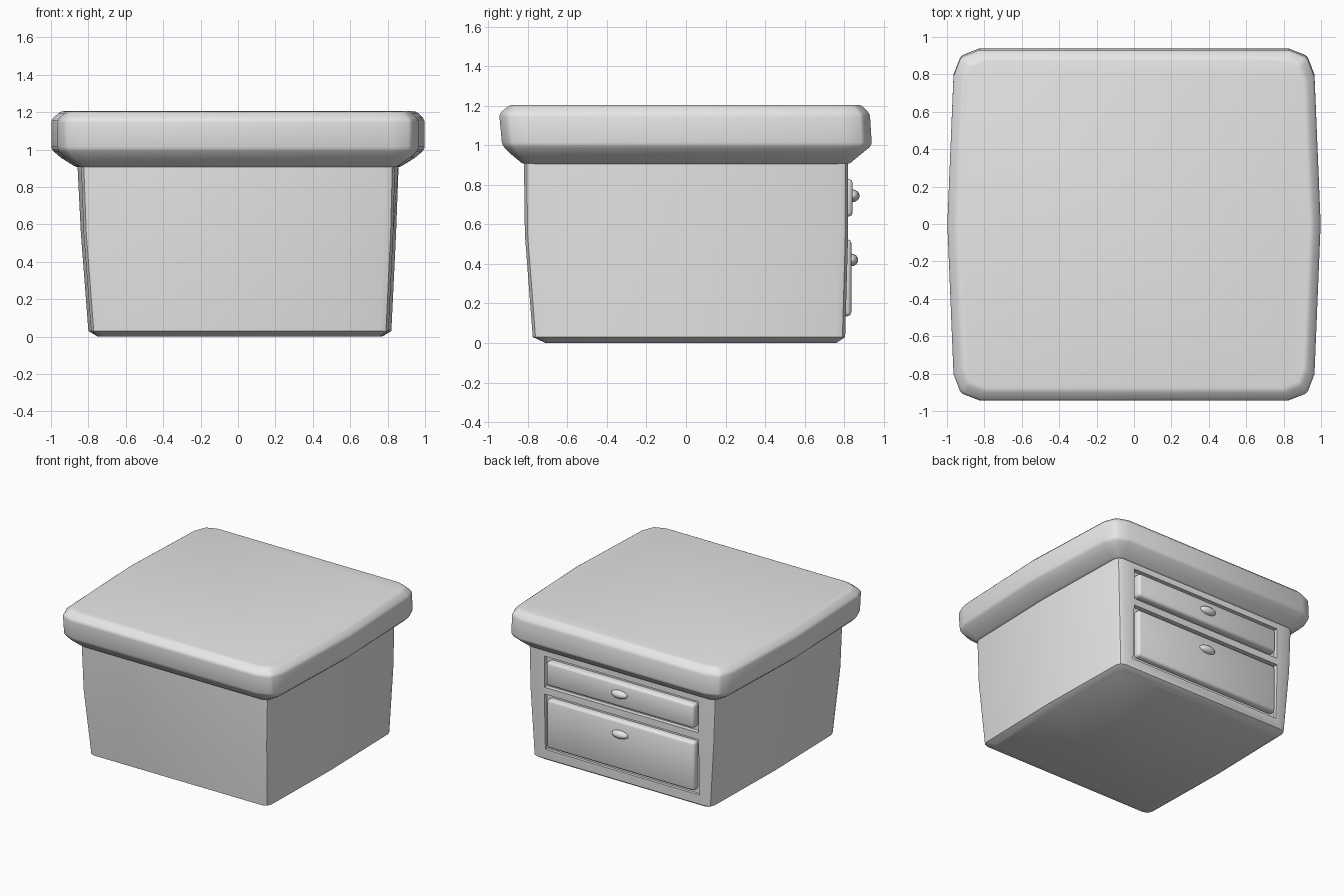
import bpy, bmesh, math

if "Cube" in bpy.data.objects:
    bpy.data.objects.remove(bpy.data.objects["Cube"])

grey = bpy.data.materials.new("plain_grey")
grey.diffuse_color = (0.8, 0.8, 0.8, 1)
grey.use_nodes = True
grey.node_tree.nodes["Principled BSDF"].inputs["Base Color"].default_value = grey.diffuse_color


def finish(obj, angle=50):
    obj.data.materials.clear()
    obj.data.materials.append(grey)
    bpy.ops.object.select_all(action='DESELECT')
    obj.select_set(True)
    bpy.context.view_layer.objects.active = obj
    for m in list(obj.modifiers):
        bpy.ops.object.modifier_apply(modifier=m.name)
    bpy.ops.object.shade_smooth_by_angle(angle=math.radians(angle))


def ring(z, xl, xr, yf, yb, c, bulge):
    """Chamfered rectangle with slightly bulging left and right sides."""
    k = 0.28 * c
    return [(x, y, z) for x, y in [
        (xl, yf + c), (xl + k, yf + k), (xl + c, yf),
        (xr - c, yf), (xr - k, yf + k), (xr, yf + c),
        (xr + bulge, 0),
        (xr, yb - c), (xr - k, yb - k), (xr - c, yb),
        (xl + c, yb), (xl + k, yb - k), (xl, yb - c),
        (xl - bulge, 0)]]


def loft(name, rings):
    bm = bmesh.new()
    loops = [[bm.verts.new(p) for p in r] for r in rings]
    n = len(loops[0])
    for a, b in zip(loops, loops[1:]):
        for i in range(n):
            j = (i + 1) % n
            bm.faces.new((a[i], a[j], b[j], b[i]))
    bm.faces.new(loops[0][::-1])
    bm.faces.new(loops[-1])
    bmesh.ops.recalc_face_normals(bm, faces=bm.faces)
    me = bpy.data.meshes.new(name)
    bm.to_mesh(me)
    bm.free()
    obj = bpy.data.objects.new(name, me)
    bpy.context.collection.objects.link(obj)
    return obj


def box(name, x, y0, y1, z0, z1):
    bpy.ops.mesh.primitive_cube_add(size=1, location=(0, (y0 + y1) / 2, (z0 + z1) / 2))
    obj = bpy.context.object
    obj.name = name
    obj.scale = (2 * x, y1 - y0, z1 - z0)
    bpy.ops.object.transform_apply(location=False, rotation=False, scale=True)
    return obj


def bevel(obj, width, segments=2):
    m = obj.modifiers.new("bevel", 'BEVEL')
    m.width, m.segments = width, segments
    m.limit_method, m.angle_limit = 'ANGLE', math.radians(25)


# Tapered cabinet body
body = loft("cabinet_body", [
    ring(0.0, -0.74, 0.76, -0.71, 0.76, 0.04, 0.01),
    ring(0.03, -0.785, 0.805, -0.775, 0.805, 0.05, 0.015),
    ring(0.55, -0.825, 0.83, -0.815, 0.82, 0.05, 0.015),
    ring(0.95, -0.84, 0.84, -0.82, 0.82, 0.05, 0.02)])

# Drawer pockets in the back, drawers and knobs
drawers = [("upper", 0.64, 0.83, 0.745, 0.843), ("lower", 0.135, 0.525, 0.42, 0.836)]
for label, z0, z1, zk, face in drawers:
    cutter = box("pocket_cutter", 0.685, 0.785, 1.0, z0 - 0.03, z1 + 0.03)
    cutter.hide_render = True
    m = body.modifiers.new("pocket", 'BOOLEAN')
    m.operation, m.object, m.solver = 'DIFFERENCE', cutter, 'EXACT'
    bpy.context.view_layer.objects.active = body
    bpy.ops.object.modifier_apply(modifier=m.name)
    bpy.data.objects.remove(cutter)

    drawer = box(label + "_drawer", 0.655, 0.75, face, z0, z1)
    bevel(drawer, 0.02)
    finish(drawer)

    bpy.ops.mesh.primitive_uv_sphere_add(segments=12, ring_count=8, location=(0, face, zk))
    knob = bpy.context.object
    knob.name = label + "_knob"
    knob.scale = (0.072, 0.035, 0.032)
    finish(knob)
finish(body, 35)

# Thick overhanging top with rounded edges
top = loft("table_top", [
    ring(0.905, -0.845, 0.845, -0.825, 0.825, 0.06, 0.02),
    ring(0.955, -0.92, 0.92, -0.885, 0.885, 0.10, 0.025),
    ring(1.0, -0.965, 0.965, -0.93, 0.94, 0.14, 0.033),
    ring(1.16, -0.965, 0.965, -0.945, 0.93, 0.14, 0.033),
    ring(1.205, -0.915, 0.92, -0.89, 0.885, 0.12, 0.033)])
bevel(top, 0.015)
finish(top)
